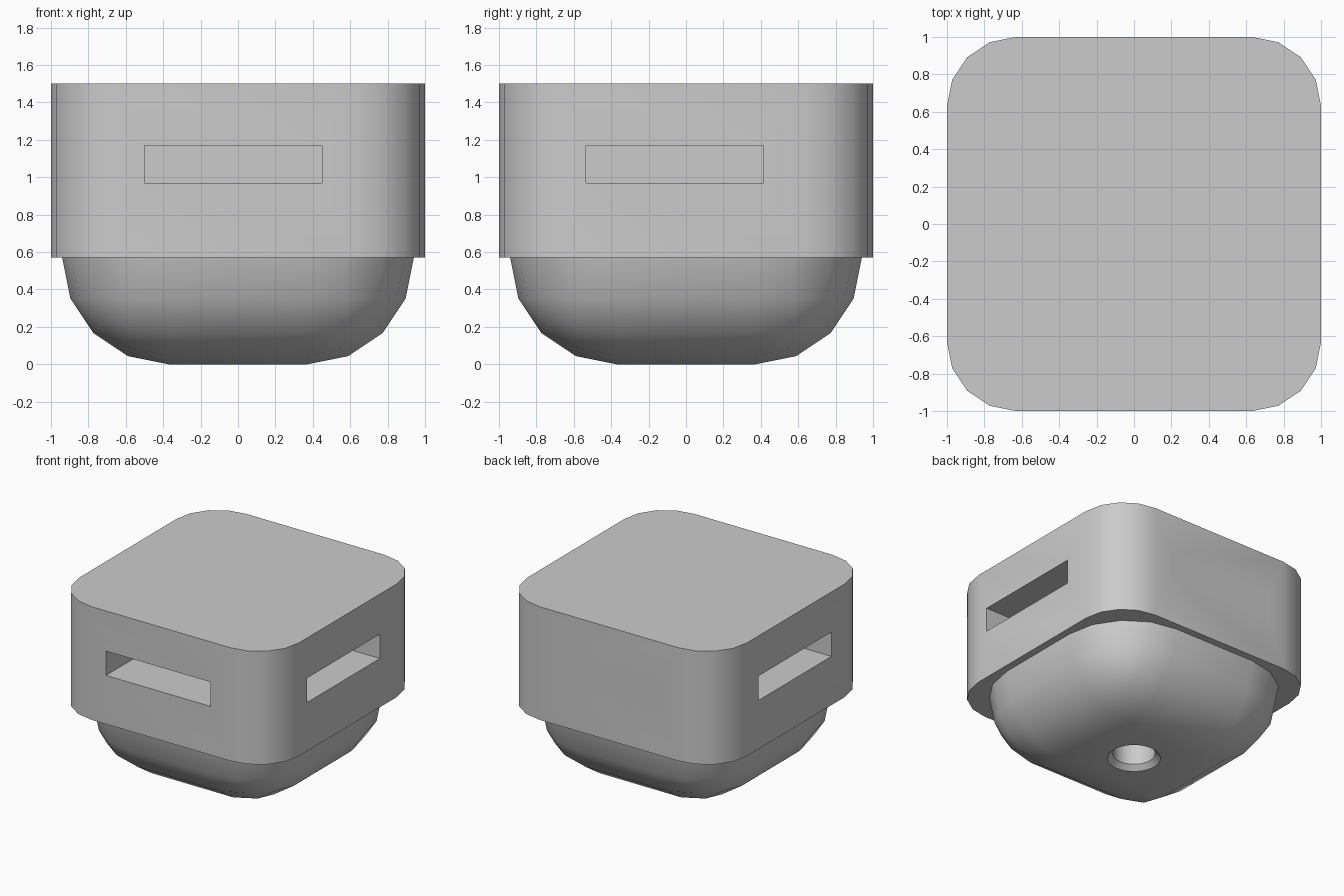
import bpy, bmesh, math
from mathutils import Matrix

if "Cube" in bpy.data.objects:
    bpy.data.objects.remove(bpy.data.objects["Cube"], do_unlink=True)

grey = bpy.data.materials.new("light_grey")
grey.use_nodes = True
grey.diffuse_color = (0.6, 0.6, 0.6, 1)
bsdf = next(n for n in grey.node_tree.nodes if n.type == "BSDF_PRINCIPLED")
bsdf.inputs["Base Color"].default_value = grey.diffuse_color


def box(center, size):
    bm = bmesh.new()
    bmesh.ops.create_cube(bm, size=1, matrix=Matrix.Translation(center) @ Matrix.Diagonal((*size, 1)))
    return bm


def finish(bm, name):
    bmesh.ops.recalc_face_normals(bm, faces=bm.faces)
    mesh = bpy.data.meshes.new(name)
    bm.to_mesh(mesh)
    bm.free()
    mesh.materials.append(grey)
    obj = bpy.data.objects.new(name, mesh)
    bpy.context.collection.objects.link(obj)
    return obj


def activate(obj):
    bpy.ops.object.select_all(action="DESELECT")
    obj.select_set(True)
    bpy.context.view_layer.objects.active = obj


def cut(obj, cutter):
    cutter.hide_render = True
    activate(obj)
    mod = obj.modifiers.new("cut", "BOOLEAN")
    mod.operation, mod.solver, mod.object = "DIFFERENCE", "EXACT", cutter
    bpy.ops.object.modifier_apply(modifier=mod.name)
    bpy.data.objects.remove(cutter, do_unlink=True)


def smooth(obj):
    activate(obj)
    bpy.ops.object.shade_smooth_by_angle(angle=math.radians(30))


SEAM, TOP = 0.57, 1.5

# Upper block with rounded upright corners
bm = box((0, 0, (SEAM + TOP) / 2), (2, 2, TOP - SEAM))
upright = [e for e in bm.edges if abs(e.verts[0].co.z - e.verts[1].co.z) > 0.1]
bmesh.ops.bevel(bm, geom=upright, offset=0.37, segments=4, profile=0.5, affect="EDGES")
block = finish(bm, "upper_block")

# One blind slot in each side: turn in quarter steps, sideways shift
DEPTH = 0.4
for quarter, shift in enumerate((-0.025, -0.06, 0.012, -0.015)):
    bm = box((shift, -1.1 + DEPTH / 2, 1.07), (0.95, DEPTH + 0.2, 0.2))
    bm.transform(Matrix.Rotation(quarter * math.pi / 2, 4, "Z"))
    cut(block, finish(bm, "slot_cutter"))
smooth(block)

# Lower bowl: heavily rounded box, cut flat at the seam
bm = box((0, 0, 0.7), (1.88, 1.88, 1.4))
bmesh.ops.bevel(bm, geom=bm.edges[:], offset=SEAM, segments=4, profile=0.5, affect="EDGES")
bmesh.ops.bisect_plane(bm, geom=bm.verts[:] + bm.edges[:] + bm.faces[:], dist=0.0001,
                       plane_co=(0, 0, SEAM), plane_no=(0, 0, 1), clear_outer=True)
bmesh.ops.holes_fill(bm, edges=[e for e in bm.edges if e.is_boundary])
bowl = finish(bm, "lower_bowl")

# Chamfered round hole in the underside
bm = bmesh.new()
sides = 32
rings = [[bm.verts.new((r * math.cos(math.tau * i / sides), r * math.sin(math.tau * i / sides), z))
          for i in range(sides)] for r, z in ((0.25, -0.05), (0.16, 0.04), (0.16, 0.4))]
for low, high in zip(rings, rings[1:]):
    for i in range(sides):
        j = (i + 1) % sides
        bm.faces.new((low[i], low[j], high[j], high[i]))
bm.faces.new(rings[0])
bm.faces.new(rings[-1])
cut(bowl, finish(bm, "hole_cutter"))
smooth(bowl)
